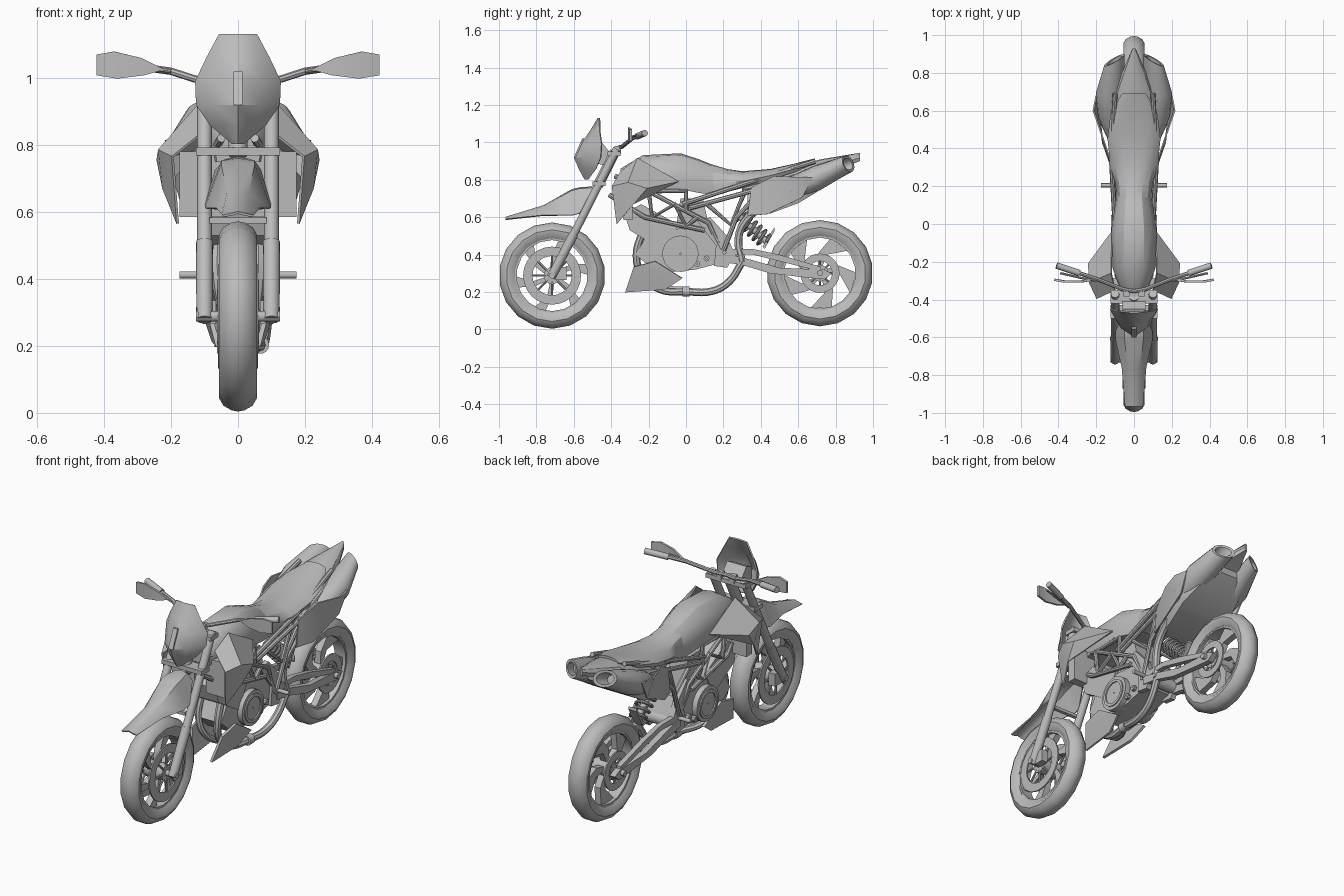
import bpy, bmesh
from math import sin, cos, pi, radians
from mathutils import Vector

if "Cube" in bpy.data.objects:
    bpy.data.objects.remove(bpy.data.objects["Cube"])

grey = bpy.data.materials.new("plain grey")
grey.use_nodes = True
grey.diffuse_color = (0.5, 0.5, 0.5, 1)
grey.node_tree.nodes["Principled BSDF"].inputs["Base Color"].default_value = (0.5, 0.5, 0.5, 1)


def add(name, bm, mirror=False, thick=0):
    """Turn a bmesh into an object, optionally mirrored and thickened."""
    bmesh.ops.recalc_face_normals(bm, faces=bm.faces)
    mesh = bpy.data.meshes.new(name)
    bm.to_mesh(mesh)
    bm.free()
    mesh.materials.append(grey)
    ob = bpy.data.objects.new(name, mesh)
    bpy.context.collection.objects.link(ob)
    if thick:
        solid = ob.modifiers.new("thickness", 'SOLIDIFY')
        solid.thickness, solid.offset = thick, 0
    if mirror:
        ob.modifiers.new("both sides", 'MIRROR').use_mirror_merge = False


def loft(name, rings, closed=True, cyclic=False, **kw):
    """Skin a list of equal-length point rings."""
    bm = bmesh.new()
    rows = [[bm.verts.new(p) for p in ring] for ring in rings]
    n = len(rows[0])
    for a, b in zip(rows, rows[1:] + (rows[:1] if cyclic else [])):
        for i in range(n if closed else n - 1):
            j = (i + 1) % n
            bm.faces.new((a[i], a[j], b[j], b[i]))
    if closed and not cyclic:
        bm.faces.new(rows[0])
        bm.faces.new(rows[-1])
    add(name, bm, **kw)


def prism(name, outline, x0, x1, mirror=False):
    """Side outline (y, z) extruded from x0 to x1."""
    loft(name, [[(x, y, z) for y, z in outline] for x in (x0, x1)], mirror=mirror)


def box(name, centre, size, mirror=False):
    x, y, z = centre
    w, d, h = (s / 2 for s in size)
    prism(name, [(y - d, z - h), (y + d, z - h), (y + d, z + h), (y - d, z + h)], x - w, x + w, mirror)


def circle(sides):
    return [2 * pi * i / sides for i in range(sides)]


def rod(name, stations, mirror=False):
    """Straight round bar through (point, radius) stations."""
    axis = (Vector(stations[-1][0]) - Vector(stations[0][0])).normalized()
    side = axis.cross(Vector((0, 0, 1))).normalized()
    up = side.cross(axis)
    loft(name, [[Vector(p) + side * r * cos(t) + up * r * sin(t) for t in circle(14)]
                for p, r in stations], mirror=mirror)


def lathe(name, profile, hub, steps=18, mirror=False):
    """Closed (radius, x) profile spun around the wheel axis."""
    loft(name, [[(x, hub[0] + r * sin(t), hub[1] + r * cos(t)) for r, x in profile]
                for t in circle(steps)], cyclic=True, mirror=mirror)


def ring(name, hub, inner, outer, x0, x1, **kw):
    lathe(name, [(inner, x0), (outer, x0), (outer, x1), (inner, x1)], hub, **kw)


def tube(name, points, radius, mirror=False, smooth=False):
    """Bent pipe along a path."""
    curve = bpy.data.curves.new(name, 'CURVE')
    curve.dimensions = '3D'
    curve.bevel_depth, curve.bevel_resolution, curve.use_fill_caps = radius, 2, True
    spline = curve.splines.new('BEZIER' if smooth else 'POLY')
    if smooth:
        spline.bezier_points.add(len(points) - 1)
        spline.resolution_u = 5
        for knot, p in zip(spline.bezier_points, points):
            knot.co, knot.handle_left_type, knot.handle_right_type = p, 'AUTO', 'AUTO'
    else:
        spline.points.add(len(points) - 1)
        for knot, p in zip(spline.points, points):
            knot.co = (*p, 1)
    curve.materials.append(grey)
    ob = bpy.data.objects.new(name, curve)
    bpy.context.collection.objects.link(ob)
    if mirror:
        ob.modifiers.new("both sides", 'MIRROR').use_mirror_merge = False


def panel(name, points, faces, thick=0.008):
    """Folded sheet panel, one on each side."""
    bm = bmesh.new()
    verts = [bm.verts.new(p) for p in points]
    for face in faces:
        bm.faces.new([verts["abcdefgh".index(c)] for c in face])
    add(name, bm, mirror=True, thick=thick)


def hull(name, sections):
    """Rounded body from (y, half width, top, bottom) sections."""
    half = [(0, 1), (.45, .95), (.8, .75), (1, .4), (.9, 0)]
    shape = half + [(-u, v) for u, v in half[:0:-1]]
    loft(name, [[(u * w, y, b + v * (t - b)) for u, v in shape] for y, w, t, b in sections])


# Wheels: tyre, rim, hub, swirled spokes and discs
FRONT, REAR = (-.716, .288), (.716, .301)
tyre = [(.2, .036), (.225, .053), (.245, .056), (.266, .044), (.28, .02)]
for label, hub, count, sweep, width in (("front", FRONT, 6, .35, .16), ("rear", REAR, 5, .6, .3)):
    lathe(label + "_tyre", tyre + [(.284, 0)] + [(r, -x) for r, x in reversed(tyre)], hub)
    ring(label + "_rim", hub, .19, .205, -.034, .034)
    ring(label + "_hub", hub, .004, .045, -.06, .06)
    for base in circle(count):
        path = [(.04, base - .3), (.11, base + sweep * .4 - width), (.195, base + sweep - width),
                (.195, base + sweep + width), (.11, base + sweep * .4 + width * .6), (.04, base + .3)]
        prism(label + "_spoke", [(hub[0] + r * sin(t), hub[1] + r * cos(t)) for r, t in path], -.018, .018)
ring("front_brake_disc", FRONT, .105, .155, .052, .06, steps=24, mirror=True)
ring("rear_disc", REAR, .065, .105, .062, .07, steps=24, mirror=True)
for label, hub, reach in (("front", FRONT, .11), ("rear", REAR, .07)):
    rod(label + "_axle", [((x, *hub), .016) for x in (-.125, .125)])
    for t in circle(8):
        tube(label + "_disc_arm", [(.056, hub[0] + r * sin(t), hub[1] + r * cos(t))
                                   for r in (.03, reach)], .006, mirror=True)

# Fork, clamps and steering head
rod("fork_slider", [((.1, -.722, .278), .024), ((.1, -.60, .51), .026)], mirror=True)
rod("fork_tube", [((.1, -.60, .51), .022), ((.1, -.37, .965), .022)], mirror=True)
box("brake_caliper", (.085, -.67, .30), (.04, .06, .07), True)
for label, y, z in (("lower", -.465, .78), ("upper", -.385, .94)):
    box(label + "_clamp", (0, y, z), (.25, .07, .024))
rod("steering_stem", [((0, -.47, .77), .028), ((0, -.38, .95), .028)])
box("fender_brace", (0, -.58, .575), (.17, .02, .018))

# Front fender
loft("front_fender", [[(-w, y, z - d), (-w * .5, y, z), (0, y, z + .006), (w * .5, y, z), (w, y, z - d)]
     for y, z, w, d in ((-.965, .592, .045, .004), (-.76, .655, .062, .045), (-.61, .74, .095, .13),
                        (-.57, .75, .095, .13), (-.5, .755, .065, .03))], closed=False, thick=.008)

# Headlight cowl and dash
loft("headlight_cowl", [[(-w, b, z), (-w * .55, (f * 2 + b) / 3, z), (0, f, z), (w * .55, (f * 2 + b) / 3, z), (w, b, z)]
     for z, w, f, b in ((1.13, .055, -.468, -.462), (1.06, .092, -.51, -.46), (.99, .125, -.56, -.45),
                        (.92, .122, -.595, -.455), (.86, .08, -.57, -.48), (.805, .015, -.54, -.52))],
     closed=False, thick=.008)
prism("headlight_slot", [(-.60, .92), (-.59, .92), (-.545, 1.02), (-.555, 1.02)], -.014, .014)
prism("dash", [(-.5, .89), (-.44, .88), (-.41, .95), (-.45, 1.0), (-.5, .98)], -.06, .06)

# Handlebar, grips, levers and hand guards
tube("handlebar", [(0, -.355, .975), (.06, -.345, .975), (.2, -.29, 1.02), (.41, -.22, 1.05)], .011, mirror=True)
rod("grip", [((.29, -.26, 1.033), .017), ((.41, -.22, 1.05), .017)], mirror=True)
tube("lever", [(.2, -.3, 1.02), (.26, -.29, 1.03), (.39, -.26, 1.04)], .006, mirror=True)
box("bar_riser", (.04, -.365, .96), (.03, .035, .04), True)
panel("hand_guard", [(.22, -.295, 1.025), (.29, -.305, 1.06), (.37, -.305, 1.079), (.422, -.295, 1.07),
                     (.422, -.295, 1.008), (.36, -.305, .998), (.28, -.305, 1.008)], ["abg", "bcfg", "cdef"], .012)

# Tank and seat
hull("tank", [(-.35, .07, .86, .75), (-.23, .115, .932, .75), (-.03, .12, .942, .75),
              (.07, .105, .91, .73), (.15, .092, .877, .72)])
hull("seat", [(.13, .09, .885, .72), (.22, .1, .858, .735), (.3, .125, .846, .755), (.45, .14, .858, .8),
              (.58, .125, .887, .84), (.69, .065, .915, .885)])

# Tank side shrouds and radiators
panel("side_shroud", [(.12, -.26, .915), (.235, -.31, .785), (.24, -.21, .755), (.195, -.395, .765),
                      (.18, -.37, .565), (.115, -.04, .79), (.222, -.28, .67), (.1, -.35, .84)],
      ["abdh", "afcb", "dbge", "bcg", "cfg"])
box("radiator", (.105, -.31, .683), (.14, .05, .195), True)

# Tail cowl, side covers and twin silencers with outward-cut ends
hull("tail_cowl", [(.3, .1, .79, .72), (.45, .13, .83, .74), (.62, .13, .885, .76), (.72, .1, .91, .82),
                   (.93, .008, .945, .9)])
hull("under_tail", [(.33, .1, .75, .62), (.45, .14, .78, .62), (.6, .175, .83, .675), (.7, .15, .85, .735),
                    (.79, .06, .87, .81)])
panel("tail_cover", [(.13, .35, .76), (.17, .47, .82), (.215, .6, .815), (.2, .68, .815), (.19, .62, .705),
                     (.165, .43, .615), (.13, .33, .61)], ["abfg", "bcef", "cde"])
loft("silencer", [[(x + w * cos(t), y - w * cut * cos(t) - h * .3 * sin(t), z + h * sin(t)) for t in circle(16)]
                  for x, y, z, w, h, cut in ((.1, .45, .7, .04, .04, 0), (.12, .56, .75, .07, .06, 0),
                                             (.128, .7, .81, .074, .064, .1), (.104, .868, .886, .054, .044, .55),
                                             (.104, .866, .885, .04, .031, .55), (.112, .8, .855, .034, .026, .3))],
     mirror=True)

# Engine: crankcase, cylinders and round covers
prism("crankcase", [(-.27, .4), (-.2, .52), (-.03, .54), (.08, .53), (.2, .52), (.25, .42), (.2, .36),
                    (.05, .32), (-.15, .3)], -.085, .085)
prism("front_cylinder", [(-.12, .42), (-.3, .53), (-.33, .62), (-.24, .67), (-.04, .56)], -.09, .09)
prism("rear_cylinder", [(-.06, .5), (-.03, .7), (.09, .7), (.13, .52)], -.075, .075)
ring("clutch_cover", (-.03, .405), .004, .097, .05, .115, steps=24, mirror=True)
ring("cover_rim", (-.03, .405), .062, .078, .11, .122, steps=24, mirror=True)
for y, z in ((.06, .35), (.11, .38), (.19, .41)):
    ring("engine_bolt", (y, z), .003, .016, .08, .105, steps=8, mirror=True)
panel("belly_pan", [(.1, -.165, .365), (.095, -.28, .335), (.06, -.325, .2), (.072, -.11, .215), (.092, -.02, .275)],
      ["abe", "bcde"], .014)

# Exhaust headers, collar and riser
tube("header_pipe", [(.06, -.23, .53), (.06, -.265, .4), (.05, -.24, .3), (.045, -.14, .215), (.065, 0, .203),
                     (.072, .14, .205), (.08, .23, .255), (.09, .3, .36)], .02, smooth=True)
tube("riser_pipe", [(.09, .3, .36), (.08, .28, .48), (.09, .31, .57), (.11, .42, .67)], .022, smooth=True)
tube("second_header", [(-.06, -.23, .53), (-.06, -.265, .4), (-.04, -.24, .3), (-.01, -.14, .23), (.06, .0, .21)],
     .018, smooth=True)
rod("pipe_collar", [((.066, y, .203), .027) for y in (-.02, .02)])

# Trellis frame and subframe
for path in ([(.05, -.38, .82), (.1, -.2, .74), (.1, .12, .57), (.085, .2, .4)],
             [(.05, -.41, .72), (.1, -.22, .6), (.1, .1, .53)],
             [(.1, -.2, .74), (.1, -.18, .6), (.1, -.06, .67), (.1, 0, .55), (.1, .06, .6)],
             [(.1, -.2, .74), (.1, .0, .74), (.1, .0, .64)],
             [(.1, -.02, .67), (.12, .35, .79), (.1, .69, .9)],
             [(.1, .02, .65), (.12, .35, .74), (.11, .58, .82)],
             [(.1, .2, .42), (.11, .27, .6), (.11, .48, .82)],
             [(.1, .1, .68), (.1, .24, .56), (.11, .32, .75)]):
    tube("frame_tube", path, .013, mirror=True)
prism("frame_plate", [(.06, .58), (.13, .6), (.22, .5), (.26, .4), (.22, .33), (.15, .34), (.16, .45)], .07, .1, True)

# Swingarm with two beams, shock and rear splash guard
prism("swingarm_upper", [(.2, .43), (.36, .43), (.5, .40), (.72, .335), (.72, .31), (.5, .365), (.36, .4), (.2, .4)],
      .072, .1, True)
prism("swingarm_lower", [(.2, .41), (.34, .375), (.5, .33), (.74, .32), (.78, .3), (.74, .268), (.62, .28),
                         (.45, .3), (.3, .345), (.2, .36)], .072, .105, True)
rod("swingarm_pivot", [((x, .23, .395), .035) for x in (-.1, .1)])
top, bottom = Vector((0, .28, .61)), Vector((0, .43, .47))
rod("shock_body", [(top, .018), (bottom, .018)])
across = (bottom - top).normalized().cross(Vector((1, 0, 0)))
tube("shock_spring", [top.lerp(bottom, i / 72) + .042 * (Vector((cos(i * pi / 6), 0, 0)) + across * sin(i * pi / 6))
                      for i in range(73)], .008)
prism("splash_guard", [(.42, .43), (.475, .53), (.472, .545), (.41, .445)], -.025, .025)

# Foot pegs
rod("foot_peg", [((.09, .205, .412), .011), ((.175, .205, .412), .011)], mirror=True)

# Bake pipes to meshes and smooth only the soft edges
bpy.ops.object.select_all(action='DESELECT')
for ob in bpy.context.scene.objects:
    if ob.type in {'CURVE', 'MESH'}:
        ob.select_set(True)
        bpy.context.view_layer.objects.active = ob
bpy.ops.object.convert(target='MESH')
bpy.ops.object.shade_smooth_by_angle(angle=radians(30))
